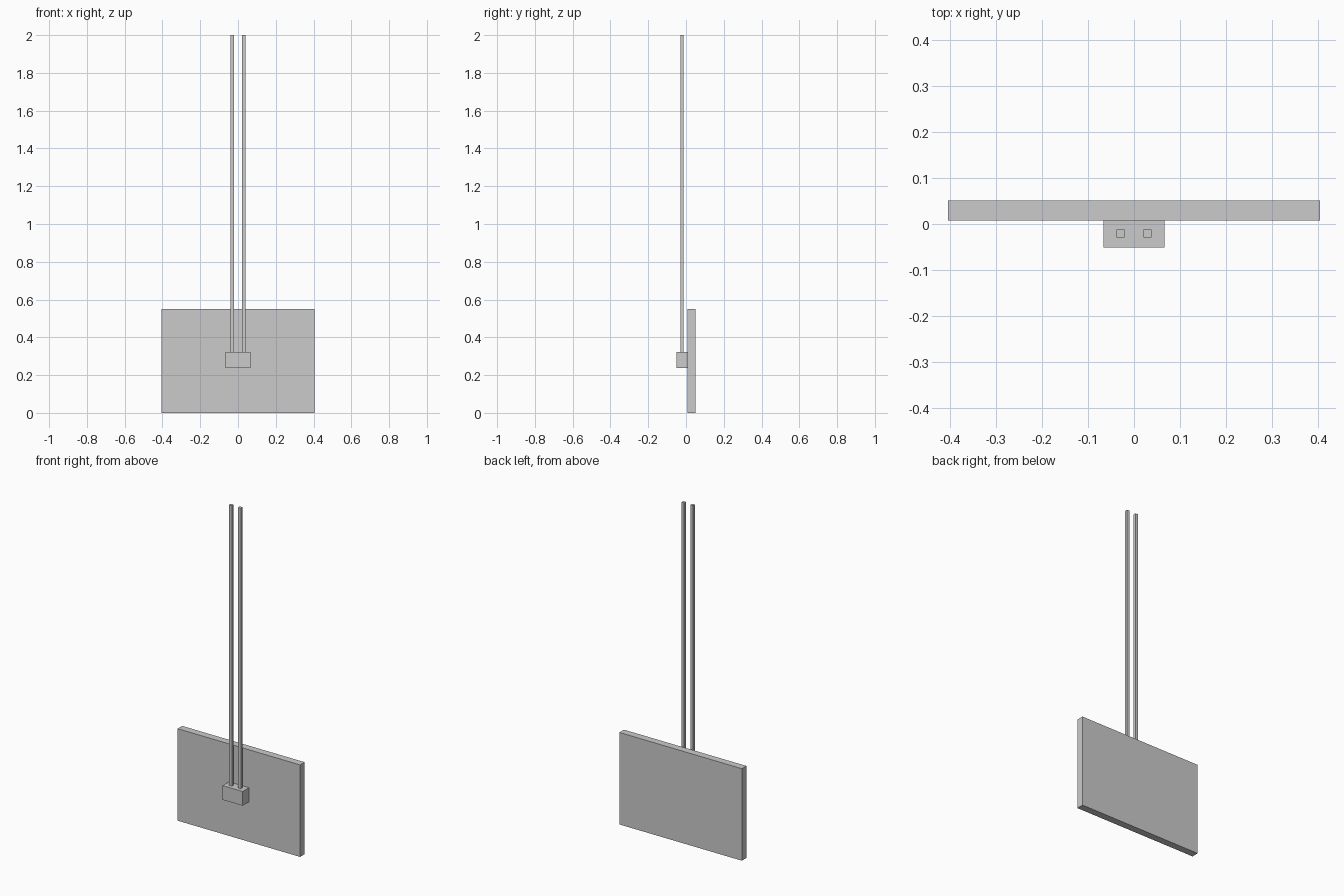
import bpy

if "Cube" in bpy.data.objects:
    bpy.data.objects.remove(bpy.data.objects["Cube"])


def box(name, x, y, z):
    """Add a box spanning the given (min, max) ranges."""
    spans = (x, y, z)
    bpy.ops.mesh.primitive_cube_add(size=1, location=[(a + b) / 2 for a, b in spans])
    obj = bpy.context.object
    obj.name = name
    obj.scale = [b - a for a, b in spans]
    bpy.ops.object.transform_apply(location=False, rotation=False, scale=True)
    return obj


# Upright rectangular panel
box("panel", (-0.405, 0.405), (0.008, 0.051), (0, 0.55))

# Mounting block on the front of the panel
box("mount_block", (-0.066, 0.066), (-0.051, 0.008), (0.238, 0.323))

# Pair of tall square rods rising from the block
for side, cx in (("left", -0.0295), ("right", 0.0295)):
    box(f"{side}_rod", (cx - 0.009, cx + 0.009), (-0.029, -0.012), (0.323, 2.0))
